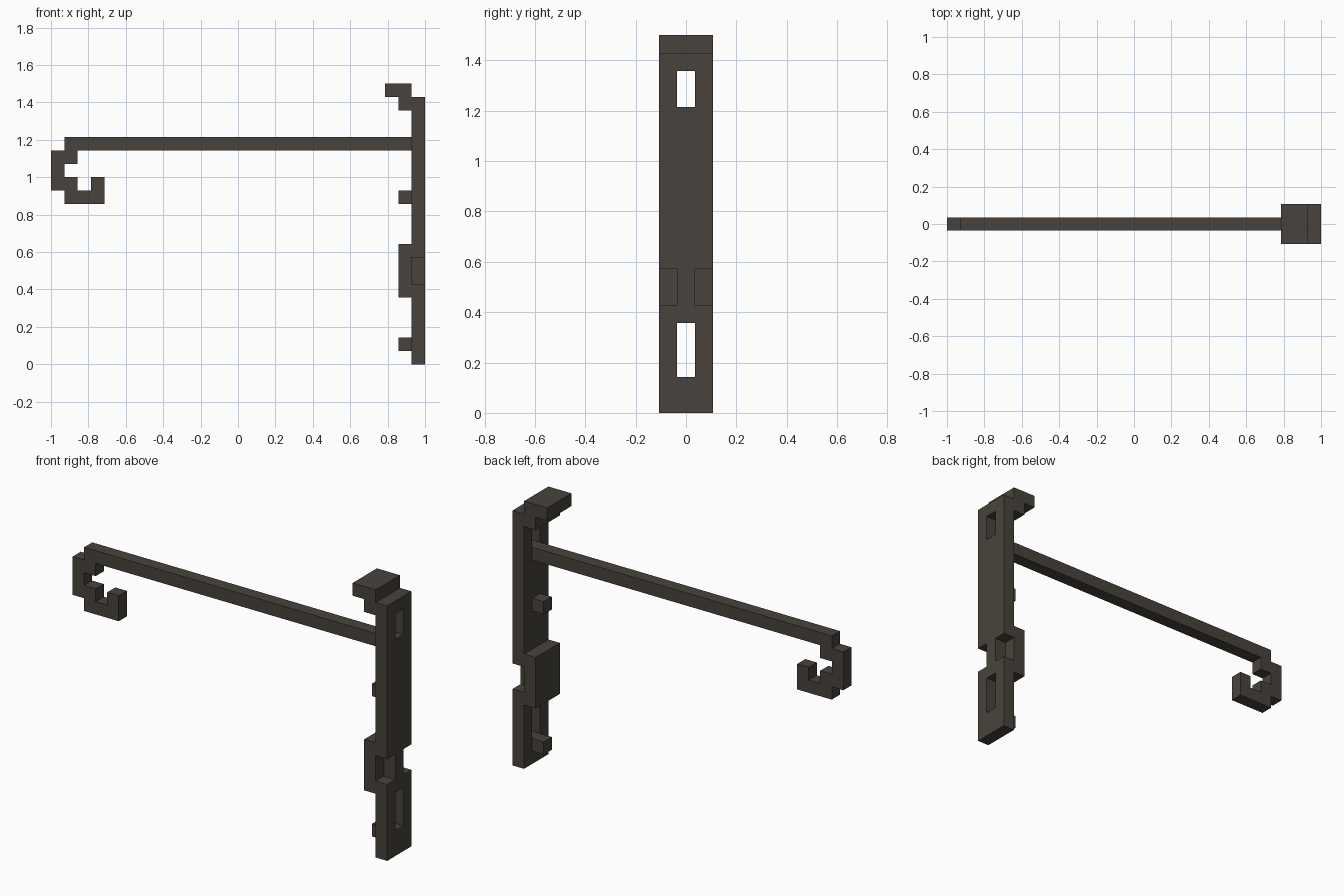
import bpy
import bmesh
from mathutils import Vector

cube = bpy.data.objects.get("Cube")
if cube:
    bpy.data.objects.remove(cube, do_unlink=True)

U = 1 / 14  # every part sits on a grid of this step

mat = bpy.data.materials.new("dark iron")
mat.use_nodes = True
iron = (0.065, 0.055, 0.045, 1)
mat.diffuse_color = iron
bsdf = mat.node_tree.nodes["Principled BSDF"]
bsdf.inputs["Base Color"].default_value = iron
bsdf.inputs["Roughness"].default_value = 0.8


def extrude_profile(name, points, axis, start, end, half=False):
    """Extrude a grid-step outline along 'x' (points are y, z) or 'y' (points are x, z)."""
    def place(p, depth):
        x, y = (depth, p[0]) if axis == 'x' else (p[0], depth)
        return Vector(((x - 14) * U, y * U, p[1] * U))

    bm = bmesh.new()
    face = bm.faces.new([bm.verts.new(place(p, start)) for p in points])
    ext = bmesh.ops.extrude_face_region(bm, geom=[face], use_keep_orig=True)
    verts = [g for g in ext["geom"] if isinstance(g, bmesh.types.BMVert)]
    bmesh.ops.translate(bm, verts=verts, vec=place(points[0], end) - place(points[0], start))
    bmesh.ops.recalc_face_normals(bm, faces=bm.faces)
    if half:  # open the centre seam so the mirrored half joins cleanly
        seam = [f for f in bm.faces if all(abs(v.co.y) < 1e-5 for v in f.verts)]
        bmesh.ops.delete(bm, geom=seam, context='FACES')
    mesh = bpy.data.meshes.new(name)
    bm.to_mesh(mesh)
    bm.free()
    mesh.materials.append(mat)
    obj = bpy.data.objects.new(name, mesh)
    bpy.context.collection.objects.link(obj)
    if half:
        mirror = obj.modifiers.new("Mirror", 'MIRROR')
        mirror.use_axis = (False, True, False)
        mirror.use_clip = True
    return obj


def block(name, x0, x1, z0, z1, half_width):
    outline = [(x0, z0), (x1, z0), (x1, z1), (x0, z1)]
    return extrude_profile(name, outline, 'y', -half_width, half_width)


# Wall plate: half outline with side notch and two central slots, mirrored
extrude_profile("wall_plate", [
    (0, 0), (1.5, 0), (1.5, 6), (0.5, 6), (0.5, 8), (1.5, 8), (1.5, 20), (0, 20),
    (0, 19), (0.5, 19), (0.5, 17), (0, 17), (0, 5), (0.5, 5), (0.5, 2), (0, 2),
], 'x', 27, 28, half=True)

# Stepped hook at the top of the plate
extrude_profile("top_hook", [
    (26, 19), (27, 19), (27, 21), (25, 21), (25, 20), (26, 20),
], 'y', -1.5, 1.5)

# Long arm ending in a stepped curl
extrude_profile("arm_with_curl", [
    (27, 16), (27, 17), (1, 17), (1, 16), (0, 16), (0, 13), (1, 13), (1, 12), (4, 12),
    (4, 14), (3, 14), (3, 13), (2, 13), (2, 14), (1, 14), (1, 15), (2, 15), (2, 16),
], 'y', -0.5, 0.5)

# Clamp block and the two small studs on the inner side of the plate
block("clamp_block", 26, 27, 5, 9, 1.5)
block("lower_stud", 26, 27, 1, 2, 0.5)
block("upper_stud", 26, 27, 12, 13, 0.5)
